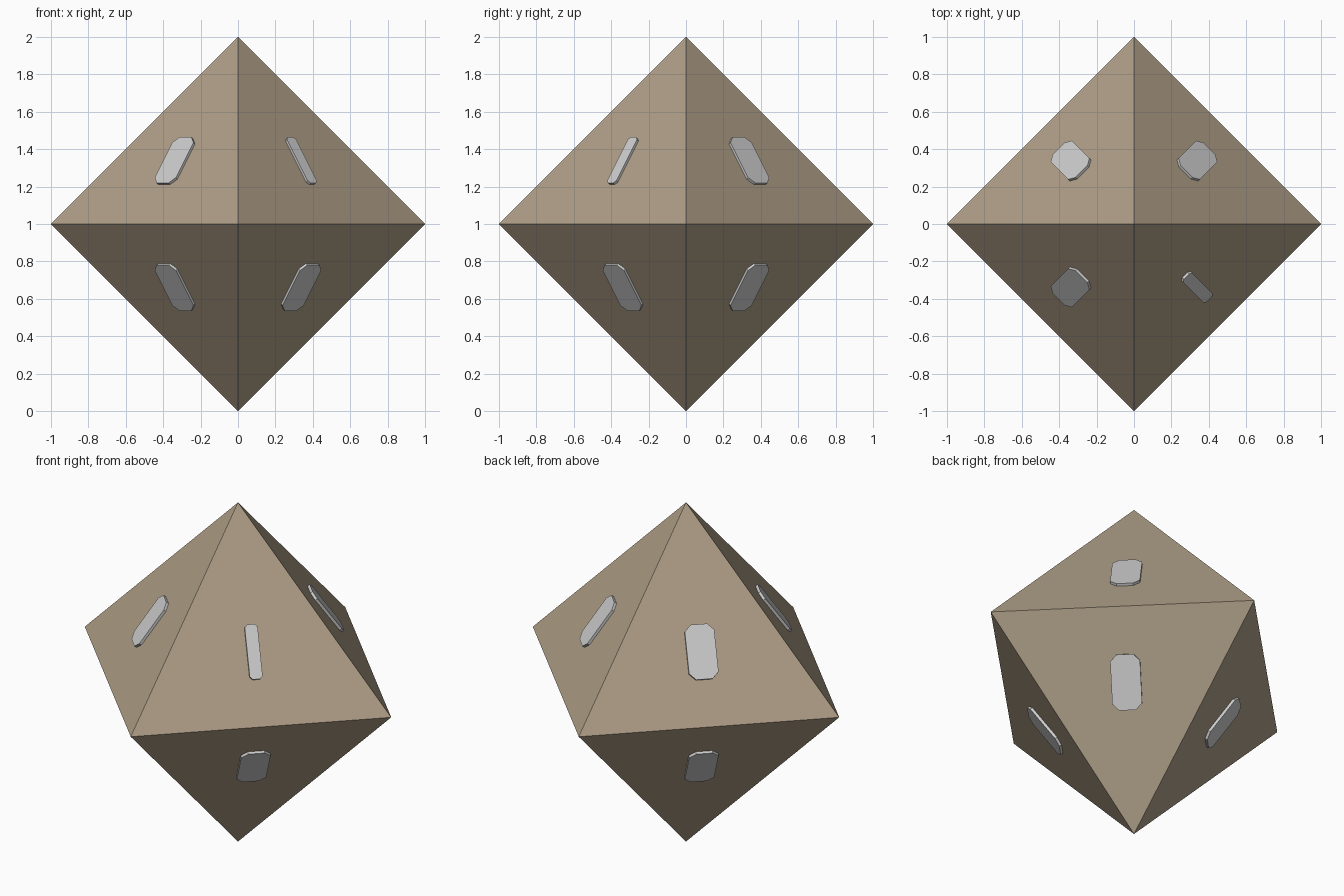
import bpy, bmesh
from mathutils import Vector, Matrix

if "Cube" in bpy.data.objects:
    bpy.data.objects.remove(bpy.data.objects["Cube"])

CENTRE = Vector((0, 0, 1))

def make_object(name, bm, material=None):
    bmesh.ops.recalc_face_normals(bm, faces=bm.faces)
    mesh = bpy.data.meshes.new(name)
    bm.to_mesh(mesh)
    bm.free()
    obj = bpy.data.objects.new(name, mesh)
    bpy.context.collection.objects.link(obj)
    if material:
        mesh.materials.append(material)
    return obj

tan = bpy.data.materials.new("tan")
tan.diffuse_color = (0.42, 0.34, 0.24, 1)
tan.use_nodes = True
tan.node_tree.nodes["Principled BSDF"].inputs["Base Color"].default_value = tan.diffuse_color

# Eight-sided body: hull of the six axis points
bm = bmesh.new()
for axis in range(3):
    for sign in (-1, 1):
        p = Vector((0, 0, 0))
        p[axis] = sign
        bm.verts.new(CENTRE + p)
bmesh.ops.convex_hull(bm, input=bm.verts)
make_object("body", bm, tan)

# Blank raised marking plate, with clipped corners, lying on one face
def marking_plate(name, sx, sy, sz, width, height=0.30, relief=0.015, sink=0.015):
    normal = Vector((sx, sy, sz)).normalized()
    right = Vector((0, 0, 1)).cross(normal).normalized()
    up = normal.cross(right)
    w, h, c = width / 2, height / 2, width * 0.22
    outline = [(w, h - c), (w - c, h), (c - w, h), (-w, h - c),
               (-w, c - h), (c - w, -h), (w - c, -h), (w, c - h)]
    bm = bmesh.new()
    face = bm.faces.new([bm.verts.new((x, y, -sink)) for x, y in outline])
    top = bmesh.ops.extrude_face_region(bm, geom=[face])["geom"]
    bmesh.ops.translate(bm, vec=(0, 0, relief + sink),
                        verts=[v for v in top if isinstance(v, bmesh.types.BMVert)])
    frame = Matrix((right, up, normal)).transposed().to_4x4()
    frame.translation = CENTRE + Vector((sx, sy, sz)) / 3
    bm.transform(frame)
    make_object(name, bm)

# One plate centred on every face; the front right upper one is narrow
for sz, level in ((1, "upper"), (-1, "lower")):
    for sy, depth in ((-1, "front"), (1, "back")):
        for sx, side in ((-1, "left"), (1, "right")):
            width = 0.07 if (sx, sy, sz) == (1, -1, 1) else 0.16
            marking_plate(f"{level}_{depth}_{side}_plate", sx, sy, sz, width)
